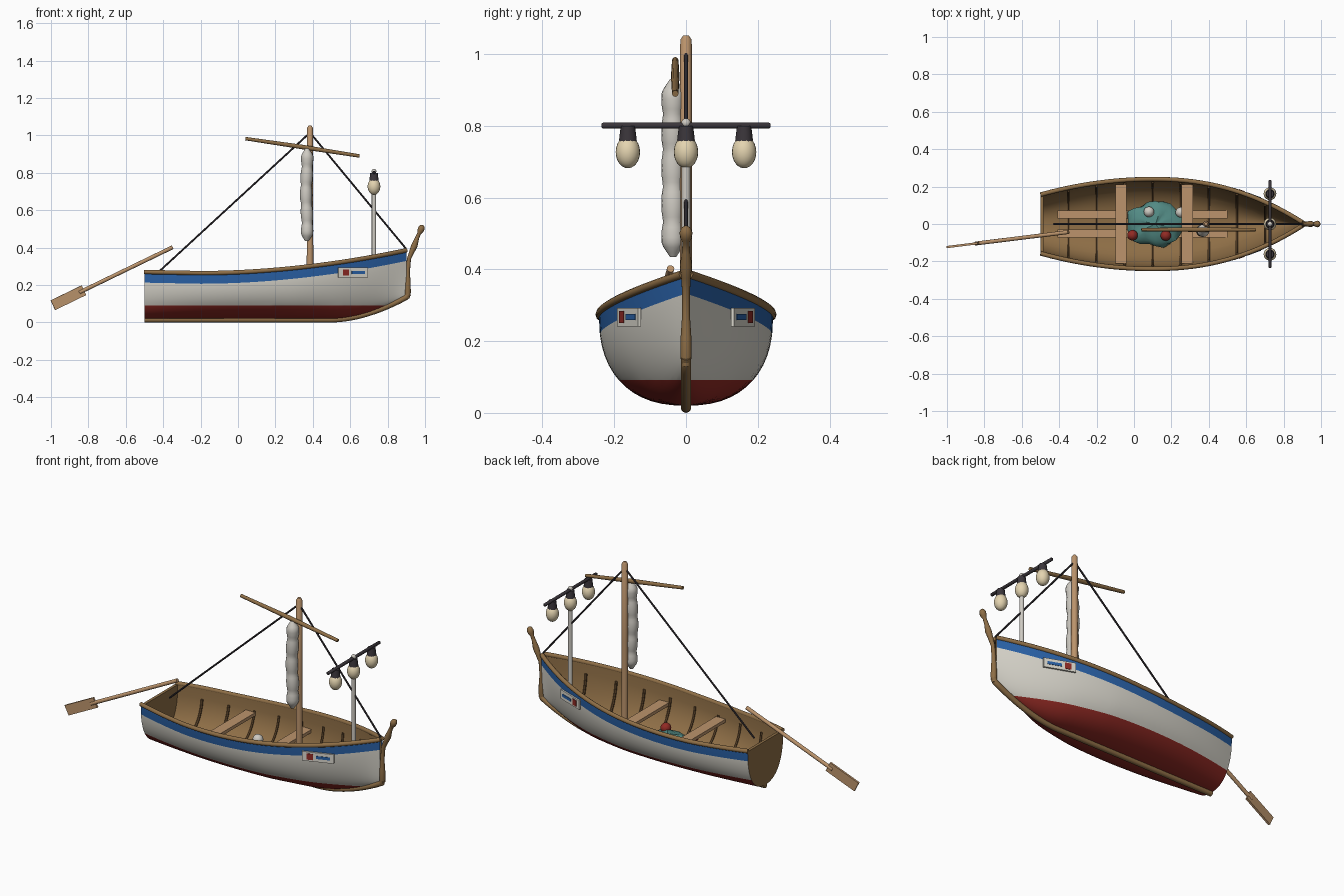
import bpy, bmesh, math, random
from mathutils import Vector, Matrix

if "Cube" in bpy.data.objects:
    bpy.data.objects.remove(bpy.data.objects["Cube"])

random.seed(4)


def material(name, r, g, b):
    m = bpy.data.materials.new(name)
    lin = [((c / 255 + 0.055) / 1.055) ** 2.4 for c in (r, g, b)]
    m.diffuse_color = (*lin, 1)
    m.use_nodes = True
    m.node_tree.nodes["Principled BSDF"].inputs["Base Color"].default_value = m.diffuse_color
    return m


WHITE = material("hull white", 217, 214, 204)
RED = material("red", 145, 42, 36)
BLUE = material("blue", 42, 98, 168)
PALE = material("pale wood", 188, 148, 108)
WOOD = material("brown wood", 142, 110, 70)
DARK = material("dark wood", 100, 74, 46)
METAL = material("dark metal", 58, 53, 58)
TEAL = material("net teal", 82, 138, 132)
CREAM = material("bulb cream", 228, 212, 176)
CANVAS = material("canvas grey", 206, 202, 194)


def finish(name, bm, mats, smooth=True):
    bmesh.ops.recalc_face_normals(bm, faces=bm.faces[:])
    me = bpy.data.meshes.new(name)
    bm.to_mesh(me)
    bm.free()
    ob = bpy.data.objects.new(name, me)
    bpy.context.collection.objects.link(ob)
    for m in mats:
        me.materials.append(m)
    if smooth:
        bpy.ops.object.select_all(action='DESELECT')
        ob.select_set(True)
        bpy.context.view_layer.objects.active = ob
        bpy.ops.object.shade_smooth_by_angle(angle=math.radians(40))
    return ob


def tube(name, pts, radii, mat, ref=(0, 1, 0), sides=12):
    """Round bar along a path; radii is one number or one per point."""
    pts = [Vector(p) for p in pts]
    if not isinstance(radii, (list, tuple)):
        radii = [radii] * len(pts)
    bm, rings = bmesh.new(), []
    for i, p in enumerate(pts):
        t = (pts[min(i + 1, len(pts) - 1)] - pts[max(i - 1, 0)]).normalized()
        u = t.cross(Vector(ref)).normalized()
        v = t.cross(u)
        angles = [2 * math.pi * k / sides for k in range(sides)]
        rings.append([bm.verts.new(p + radii[i] * (u * math.cos(a) + v * math.sin(a))) for a in angles])
    for a, b in zip(rings, rings[1:]):
        for k in range(sides):
            bm.faces.new((a[k], a[k - 1], b[k - 1], b[k]))
    bm.faces.new(rings[0])
    bm.faces.new(rings[-1])
    return finish(name, bm, [mat])


def box(name, loc, size, mat, rot=None):
    bm = bmesh.new()
    m = Matrix.Translation(loc) @ (rot or Matrix()) @ Matrix.Diagonal((*size, 1))
    bmesh.ops.create_cube(bm, size=1, matrix=m)
    return finish(name, bm, [mat], False)


def ball(name, loc, size, mat):
    bm = bmesh.new()
    m = Matrix.Translation(loc) @ Matrix.Diagonal((*size, 1))
    bmesh.ops.create_uvsphere(bm, u_segments=20, v_segments=12, radius=1, matrix=m)
    return finish(name, bm, [mat])


# Hull lines: half beam, top edge and bottom edge along x
def beam(x):
    if x < 0.1:
        return 0.243 - 0.083 * ((0.1 - x) / 0.6) ** 2
    return 0.012 + 0.231 * (1 - ((x - 0.1) / 0.8) ** 2.2)


def sheer(x):
    return 0.262 + 0.122 * (max(x + 0.2, 0) / 1.1) ** 1.9 + 0.02 * max(-x - 0.2, 0)


def bottom(x):
    return 0.02 + 0.12 * (max(x - 0.5, 0) / 0.4) ** 1.8


STRIPE, ROWS = 0.055, 12


def section(x, inset=0.0):
    """Cross-section from one top edge under the keel to the other."""
    w = max(beam(x) - inset, 0.002)
    depth = sheer(x) - bottom(x) - inset
    p = 2.35 - 0.65 * max(0, (x - 0.3) / 0.6)
    a1 = math.asin((STRIPE / depth) ** (p / 2))
    half = [(w, sheer(x))]
    for k in range(ROWS + 1):
        a = a1 + (math.pi / 2 - a1) * k / ROWS
        y = w * max(math.cos(a), 0) ** (2 / p) if k < ROWS else 0
        half.append((y, sheer(x) - depth * math.sin(a) ** (2 / p)))
    return [Vector((x, -y, z)) for y, z in half] + [Vector((x, y, z)) for y, z in half[-2::-1]]


# Hull shell: painted outside, wood inside
xs = [-0.5 + 1.4 * i / 42 for i in range(43)]
bm = bmesh.new()
rings = [[bm.verts.new(v) for v in section(x) + section(x, 0.014)[::-1]] for x in xs]
n = len(rings[0])
for a, b in zip(rings, rings[1:]):
    for j in range(n):
        f = bm.faces.new((a[j], a[(j + 1) % n], b[(j + 1) % n], b[j]))
        f.material_index = 3 if j >= n // 2 - 1 else 2 if j in (0, n // 2 - 2) else 0
bmesh.ops.bisect_plane(bm, geom=bm.verts[:] + bm.edges[:] + bm.faces[:],
                       plane_co=(0, 0, 0.092), plane_no=(0, 0, 1))
for f in bm.faces:
    if f.material_index == 0 and f.calc_center_median().z < 0.092:
        f.material_index = 1
finish("hull", bm, [WHITE, RED, BLUE, WOOD])

# Transom board
bm = bmesh.new()
face = bm.faces.new([bm.verts.new(v) for v in section(-0.5)])
new = bmesh.ops.extrude_face_region(bm, geom=[face])["geom"]
bmesh.ops.translate(bm, vec=(0.016, 0, 0), verts=[v for v in new if isinstance(v, bmesh.types.BMVert)])
bm.faces.new([v for v in bm.verts][:len(section(-0.5))]) if not face.is_valid else None
finish("transom", bm, [WOOD], False)

# Rails, ribs, keel and stem post
for s, side in ((-1, "near"), (1, "far")):
    tube("rail_" + side, [(x, s * (beam(x) - 0.003), sheer(x) + 0.002) for x in xs], 0.012, WOOD, (0, 0, 1), 10)
for i in range(8):
    x = -0.35 + 0.15 * i
    tube("rib_%d" % i, section(x, 0.016)[1:-1], 0.007, DARK, (1, 0, 0), 6)
tube("keel", [(x, 0, bottom(x) - 0.005) for x in xs] + [(0.912, 0, 0.155)], 0.015, WOOD, sides=10)
post = [(0.905, 0.13, .012), (0.908, 0.16, .016), (0.908, 0.21, .015), (0.908, 0.27, .011),
        (0.914, 0.34, .011), (0.93, 0.38, .014), (0.943, 0.41, .017), (0.957, 0.45, .011),
        (0.968, 0.475, .010), (0.974, 0.487, .016), (0.98, 0.502, .018), (0.985, 0.515, .013), (0.987, 0.521, .004)]
tube("stem_post", [(x, 0, z) for x, z, r in post], [r for x, z, r in post], WOOD)

# Seats and floor boards
for i, x in enumerate((-0.07, 0.285)):
    box("seat_%d" % i, (x, 0, 0.195), (0.06, 0.425, 0.018), PALE)
for i, y in enumerate((-0.05, 0.05)):
    box("floor_board_%d" % i, (0.045, y, 0.056), (0.91, 0.042, 0.012), PALE)

# Mast, yard, furled sail and stays
tube("mast", [(0.385, 0, z) for z in (0.03, 0.6, 1.04, 1.052)], [0.018, 0.017, 0.016, 0.008], PALE)
tube("yard", [(0.04, -0.03, 0.983), (0.345, -0.03, 0.938), (0.65, -0.03, 0.89)], [0.009, 0.012, 0.009], WOOD)
sail, widths = [], []
for i in range(37):
    t = i / 36
    sail.append((0.367 + 0.003 * math.sin(9 * t), -0.036, 0.435 + 0.495 * t))
    end = min(1, 0.35 + 9 * min(t, 1 - t))
    widths.append(end * (0.026 + 0.007 * abs(math.sin(5 * math.pi * t)) ** 0.6))
tube("furled_sail", sail, widths, CANVAS, sides=16)
tube("back_stay", [(0.385, 0, 1.015), (-0.43, 0, 0.265)], 0.005, METAL, sides=8)
tube("fore_stay", [(0.385, 0, 1.015), (0.898, 0, 0.395)], 0.005, METAL, sides=8)

# Lamp pole with cross bar and three bulbs
tube("lamp_pole", [(0.727, 0, 0.07), (0.727, 0, 0.8)], 0.012, CANVAS)
ball("pole_cap", (0.727, 0, 0.808), (0.013, 0.013, 0.013), CANVAS)
tube("lamp_bar", [(0.727, y, 0.801) for y in (-0.236, -0.23, 0.23, 0.236)], [.005, .009, .009, .005], METAL, (1, 0, 0))
for i, y in enumerate((-0.162, 0, 0.162)):
    tube("lamp_socket_%d" % i, [(0.727, y, 0.757), (0.727, y, 0.80)], [0.025, 0.02], METAL)
    ball("bulb_%d" % i, (0.727, y, 0.727), (0.034, 0.034, 0.045), CREAM)

# Steering oar
grip, tip = Vector((-0.35, -0.043, 0.402)), Vector((-0.99, -0.122, 0.092))
aim = (tip - grip).normalized()
tube("oar_shaft", [grip, grip.lerp(tip, 0.78)], 0.0105, PALE)
box("oar_blade", grip.lerp(tip, 0.87), (0.185, 0.012, 0.057), PALE, aim.to_track_quat('X', 'Z').to_matrix().to_4x4())

# Heaped net with floats
bm = bmesh.new()
bmesh.ops.create_uvsphere(bm, u_segments=24, v_segments=12, radius=1)
for v in bm.verts:
    a = math.atan2(v.co.y, v.co.x)
    k = 1 + 0.06 * math.sin(5 * a + 1) + 0.05 * math.sin(8 * a + 4 * v.co.z) + random.uniform(-0.02, 0.02)
    v.co = Vector((0.115 + 0.155 * k * v.co.x, 0.12 * k * v.co.y, 0.092 + 0.05 * k * v.co.z))
finish("net", bm, [TEAL])
for i, (x, y, m) in enumerate(((0.08, 0.065, CANVAS), (0.25, 0.062, CANVAS), (-0.008, -0.06, RED), (0.17, -0.062, RED))):
    ball("float_%d" % i, (x, y, 0.14), (0.028, 0.028, 0.028), m)

# Painted plates on both bows
for s, side in ((-1, "near"), (1, "far")):
    rot = Matrix.Rotation(-s * math.radians(20.5), 4, 'Z')
    mid = Vector((0.615, s * 0.159, 0.267))
    for part, dx, size, m in (("plate", 0, (0.17, 0.009, 0.052), WHITE),
                              ("plate_square", -0.043, (0.034, 0.014, 0.034), RED),
                              ("plate_bar", 0.028, (0.075, 0.014, 0.016), BLUE)):
        box(part + "_" + side, mid + rot @ Vector((dx, 0, 0)), size, m, rot)
